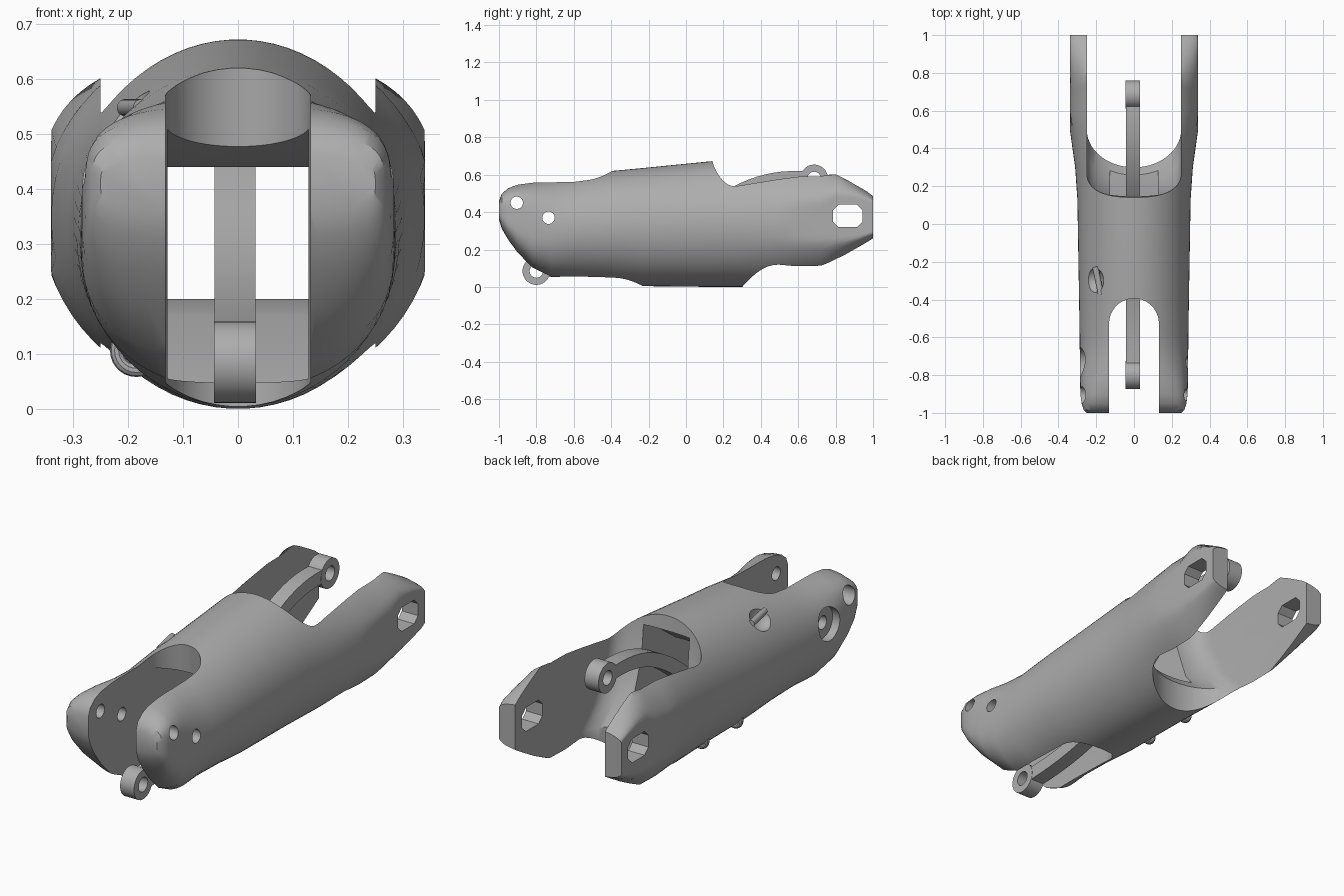
import bpy, bmesh, math
from mathutils import Vector
from mathutils.geometry import interpolate_bezier

cube = bpy.data.objects.get("Cube")
if cube:
    bpy.data.objects.remove(cube, do_unlink=True)

grey = bpy.data.materials.new("clay_grey")
grey.use_nodes = True
grey.diffuse_color = (0.42, 0.42, 0.42, 1)
grey.node_tree.nodes["Principled BSDF"].inputs["Base Color"].default_value = (0.42, 0.42, 0.42, 1)


def loft(name, rings):
    """Closed skin through rings that share a point count."""
    bm = bmesh.new()
    loops = [[bm.verts.new(p) for p in ring] for ring in rings]
    n = len(loops[0])
    for a, b in zip(loops, loops[1:]):
        for i in range(n):
            j = (i + 1) % n
            bm.faces.new((a[i], a[j], b[j], b[i]))
    bm.faces.new(loops[0])
    bm.faces.new(loops[-1])
    bmesh.ops.recalc_face_normals(bm, faces=bm.faces[:])
    mesh = bpy.data.meshes.new(name)
    bm.to_mesh(mesh)
    bm.free()
    ob = bpy.data.objects.new(name, mesh)
    bpy.context.collection.objects.link(ob)
    return ob


def prism(name, outline, x0, x1):
    """Side outline (y, z) pushed along x."""
    return loft(name, [[(x, y, z) for y, z in outline] for x in (x0, x1)])


def rod(name, y, z, r, x0, x1):
    ring = [(y + r * math.cos(i * math.tau / 40), z + r * math.sin(i * math.tau / 40)) for i in range(40)]
    return prism(name, ring, x0, x1)


def combine(ob, other, operation="DIFFERENCE"):
    mod = ob.modifiers.new(operation.lower(), "BOOLEAN")
    mod.object, mod.operation, mod.solver = other, operation, "EXACT"
    bpy.context.view_layer.objects.active = ob
    bpy.ops.object.modifier_apply(modifier=mod.name)
    bpy.data.objects.remove(other, do_unlink=True)


def finish(ob):
    ob.data.materials.clear()
    ob.data.materials.append(grey)
    bpy.ops.object.select_all(action="DESELECT")
    ob.select_set(True)
    bpy.context.view_layer.objects.active = ob
    bpy.ops.object.shade_smooth_by_angle(angle=math.radians(32))


def power(v, e):
    return math.copysign(abs(v) ** e, v)


def section(y, rx, lo, hi, n, steps=72):
    """Superellipse slice of the body, flattened at its widest."""
    ring = []
    for i in range(steps):
        a = (i + 0.5) * math.tau / steps
        x = rx * power(math.cos(a), 2 / n)
        z = (lo + hi) / 2 + (hi - lo) / 2 * power(math.sin(a), 2 / n)
        ring.append((max(-0.34, min(0.34, x)), y, z))
    return ring


def arch(z, half, end, depth, n, side, steps=28):
    """Plan of a slot with a rounded end, open towards side."""
    ring = [(half, side * 1.3, z)]
    for i in range(steps + 1):
        a = math.pi * i / steps
        s = max(0, math.sin(a))
        ring.append((half * power(math.cos(a), 2 / n), end + side * depth * (1 - s ** (2 / n)), z))
    return ring + [(-half, side * 1.3, z)]


# Body shell: y, half width, bottom, top, squareness
body = loft("body", [section(*s) for s in (
    (-1, .25, .36, .46, 4), (-.985, .266, .31, .5, 4), (-.95, .278, .25, .53, 4),
    (-.9, .284, .18, .55, 3.5), (-.82, .286, .095, .565, 3), (-.72, .287, .035, .58, 2.3),
    (-.6, .288, .025, .593, 2), (-.4, .291, .018, .62, 2), (-.23, .294, .004, .636, 2),
    (.13, .3, 0, .672, 2), (.3, .312, 0, .68, 2), (.5, .34, .01, .685, 2),
    (.6, .358, .015, .685, 2), (.72, .36, .02, .685, 2), (.8, .36, .105, .645, 2.7),
    (.9, .36, .185, .565, 3.6), (.97, .36, .235, .515, 4.5), (1, .352, .255, .49, 5))])

# Front fork slot, deeper underneath
combine(body, loft("front_slot", [arch(z, .132, end, .14, 2, -1) for z, end in (
    (-.1, -.23), (.15, -.23), (.35, -.37), (.8, -.41))]))

# Rear fork cavity with a sloping back wall
combine(body, loft("rear_slot", [arch(z, .25, end, depth, n, 1) for z, end, depth, n in (
    (-.1, .3, .2, 2), (.15, .3, .2, 2), (.25, .22, .17, 2.2), (.45, .16, .13, 2.6), (.8, .13, .11, 2.8))]))

# Passage for the link
combine(body, prism("passage", [(-.4, .06), (-.2, .045), (0, .17), (.1, .2), (.4, .2), (.4, .6),
                                (.12, .6), (-.1, .44), (-.25, .44), (-.6, .54)], -.128, .128))

# Pin holes, counterbore and rear slots
combine(body, rod("pin_hole_front", -.905, .45, .033, -.5, .5))
combine(body, rod("pin_hole_rear", -.735, .37, .033, -.5, .5))
combine(body, rod("counterbore", -.735, .37, .08, -.5, -.245))
combine(body, rod("small_counterbore", -.905, .45, .045, -.5, -.2))
combine(body, prism("arm_slot", [(.785, .35), (.815, .32), (.915, .32), (.945, .35),
                                 (.945, .41), (.915, .44), (.815, .44), (.785, .41)], -.5, .5))

# Cord pocket on the upper right side
bpy.ops.mesh.primitive_uv_sphere_add(segments=32, ring_count=16, radius=1, location=(-.22, -.3, .565))
pocket = bpy.context.object
pocket.scale = (.06, .072, .075)
combine(body, pocket)
finish(body)

# Bar across the pocket
bpy.ops.mesh.primitive_cylinder_add(vertices=20, radius=.016, depth=.15, location=(-.19, -.3, .548),
                                    rotation=(math.pi / 2, 0, .2))
bpy.context.object.name = "pocket_bar"
finish(bpy.context.object)

# Cord loops underneath
for name, y in (("front_cord_loop", -.12), ("rear_cord_loop", .15)):
    bpy.ops.mesh.primitive_torus_add(major_radius=.036, minor_radius=.012, major_segments=28,
                                     minor_segments=10, location=(-.185, y, .106),
                                     rotation=(math.pi / 2, 0, 0))
    bpy.context.object.name = name
    finish(bpy.context.object)

# Curved link with an eye at each end
front, middle, rear = Vector((-.8, .085)), Vector((0, .31)), Vector((.685, .58))
path = interpolate_bezier(front, Vector((-.45, .085)), Vector((-.18, .16)), middle, 18)
path += interpolate_bezier(middle, Vector((.18, .46)), Vector((.36, .62)), rear, 18)[1:]
upper, lower = [], []
for i, p in enumerate(path):
    t = (path[min(i + 1, len(path) - 1)] - path[max(i - 1, 0)]).normalized()
    side = Vector((-t.y, t.x)) * .034
    upper.append(tuple(p + side))
    lower.append(tuple(p - side))
x0, x1 = -.043, .032
link = prism("link", upper + lower[::-1], x0, x1)
for eye in (front, rear):
    combine(link, rod("eye", eye.x, eye.y, .074, x0 - .001, x1 + .001), "UNION")
for eye in (front, rear):
    combine(link, rod("eye_hole", eye.x, eye.y, .036, -.2, .2))
finish(link)
